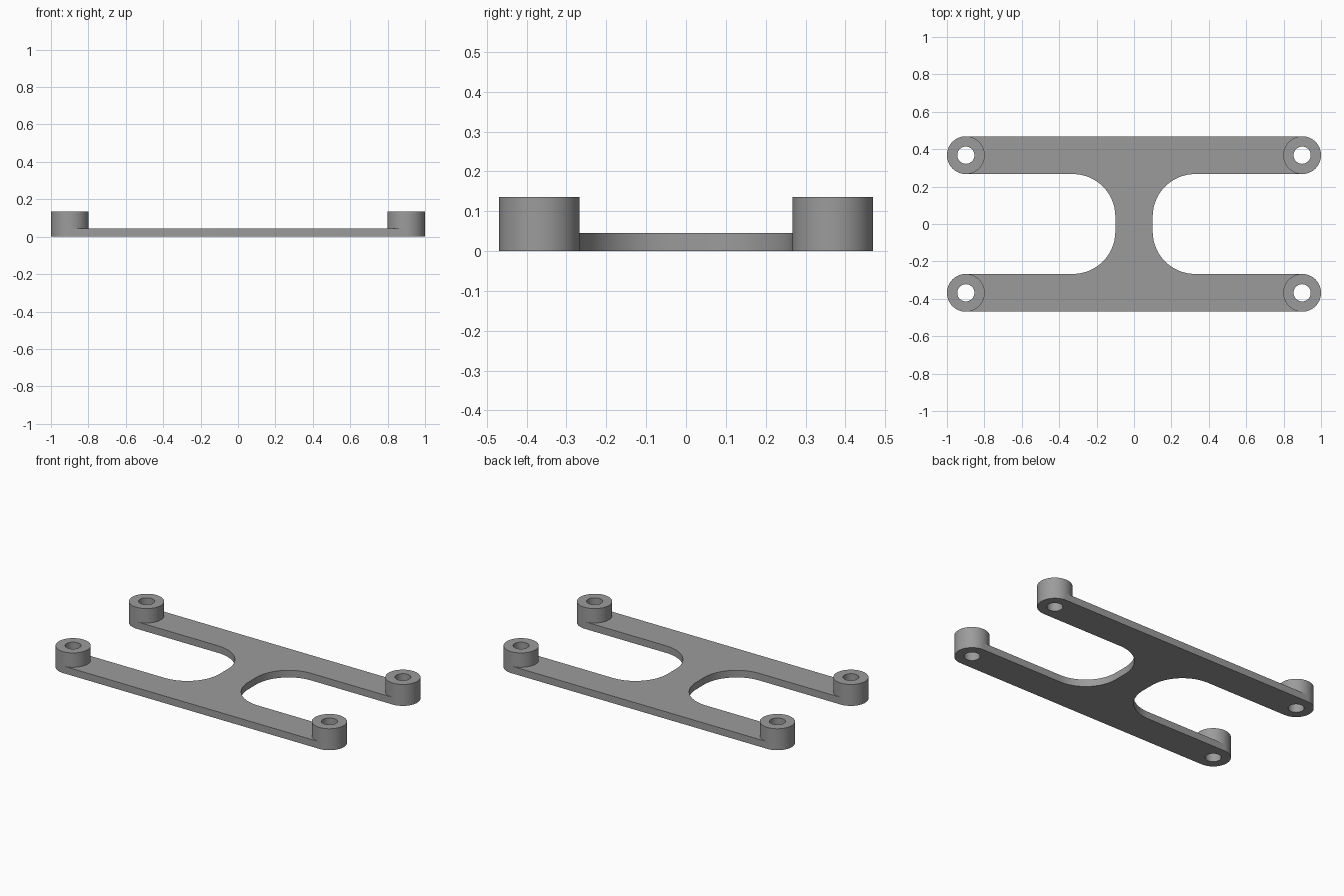
import bpy, bmesh, math

if "Cube" in bpy.data.objects:
    bpy.data.objects.remove(bpy.data.objects["Cube"])

PLATE, BOSS = 0.045, 0.136          # plate and boss heights
CX, CY, R, HOLE = 0.899, 0.368, 0.101, 0.046
WEB, FILLET = 0.10, 0.227           # half width of the web, inner corner radius
N = 64                              # segments per boss circle

grey = bpy.data.materials.new("grey")
grey.diffuse_color = (0.33, 0.33, 0.33, 1)
grey.use_nodes = True
grey.node_tree.nodes["Principled BSDF"].inputs["Base Color"].default_value = grey.diffuse_color

bm = bmesh.new()


def face(points):
    return bm.faces.new([bm.verts.new(p) for p in points])


def wall(p, q, z0, z1):
    face([(*p, z0), (*q, z0), (*q, z1), (*p, z1)])


def circle(k, r):
    a = 2 * math.pi * k / N
    return CX + r * math.cos(a), CY + r * math.sin(a)


# Quarter plate outline: web, rounded inner corner, arm up to the boss
inner = CY - R
corner = []
for k in range(25):
    a = math.pi - math.pi / 2 * k / 24
    corner.append((WEB + FILLET + FILLET * math.cos(a),
                   inner - FILLET + FILLET * math.sin(a)))
boss_arc = [circle(k, R) for k in range(3 * N // 4, N // 4 - 1, -1)]
outline = [(0, 0), (WEB, 0)] + corner + boss_arc + [(0, CY + R)]

face([(*p, PLATE) for p in outline])
face([(*p, 0) for p in reversed(outline)])
side = [(WEB, 0)] + corner + boss_arc[:1]
for p, q in zip(side, side[1:]):
    wall(p, q, 0, PLATE)
wall(boss_arc[-1], (0, CY + R), 0, PLATE)

# Boss: outer wall, bored hole, top and bottom rings
for k in range(N):
    p, q = circle(k, R), circle(k + 1, R)
    hp, hq = circle(k, HOLE), circle(k + 1, HOLE)
    wall(p, q, PLATE, BOSS)
    if not N // 4 <= k < 3 * N // 4:
        wall(p, q, 0, PLATE)
    wall(hq, hp, 0, BOSS)
    face([(*p, BOSS), (*q, BOSS), (*hq, BOSS), (*hp, BOSS)])
    face([(*hp, 0), (*hq, 0), (*q, 0), (*p, 0)])

bmesh.ops.remove_doubles(bm, verts=bm.verts, dist=0.0001)
mesh = bpy.data.meshes.new("mounting_bracket")
bm.to_mesh(mesh)
bm.free()
mesh.materials.append(grey)
bracket = bpy.data.objects.new("mounting_bracket", mesh)
bpy.context.collection.objects.link(bracket)

bpy.context.view_layer.objects.active = bracket
bracket.select_set(True)
bpy.ops.object.shade_smooth_by_angle(angle=math.radians(30))

# Mirror the quarter to all four arms
mirror = bracket.modifiers.new("four_arms", 'MIRROR')
mirror.use_axis = (True, True, False)
mirror.merge_threshold = 0.0005
